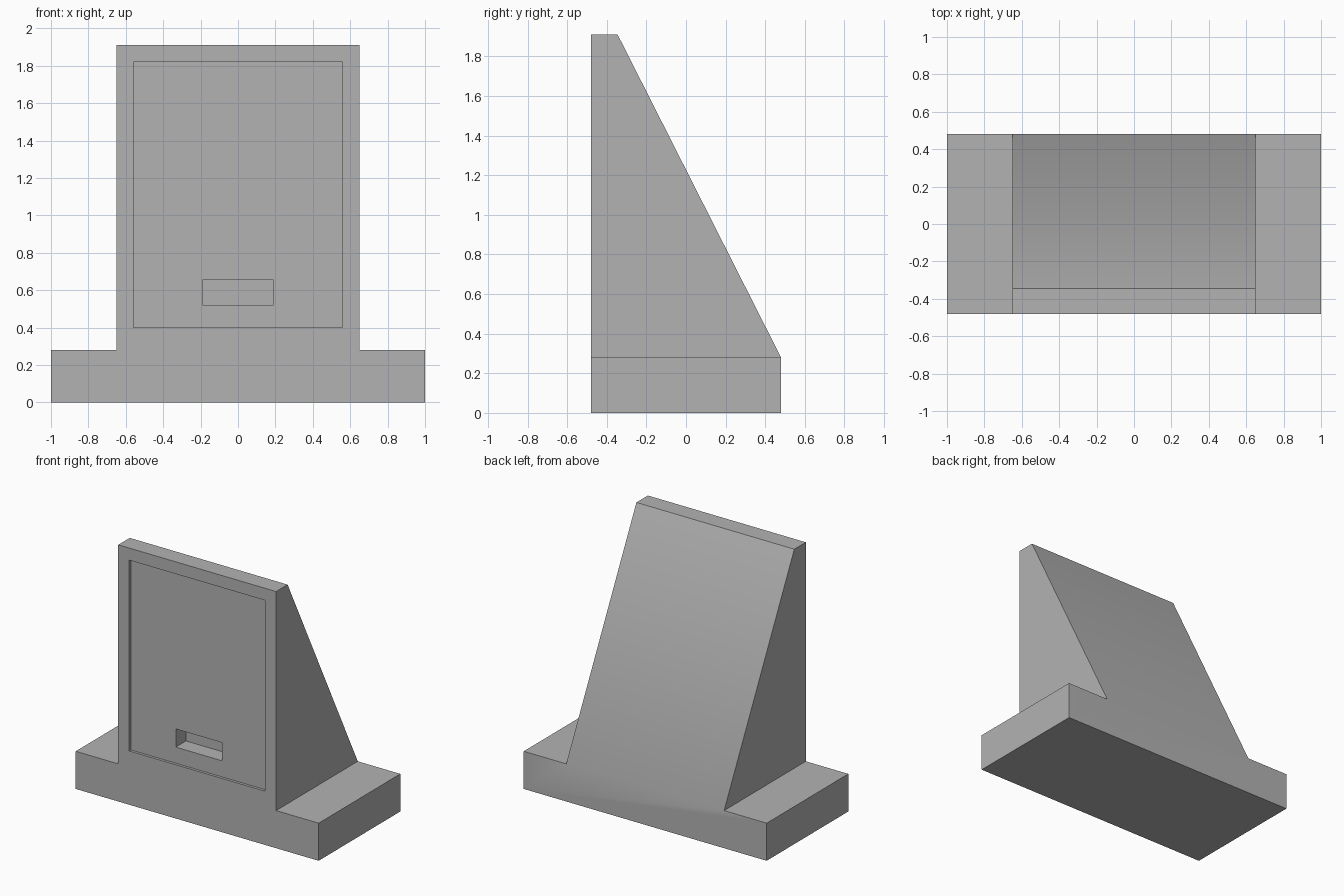
import bpy
import bmesh
from mathutils import Matrix, Vector

if "Cube" in bpy.data.objects:
    bpy.data.objects.remove(bpy.data.objects["Cube"])

FRONT, BACK = -0.48, 0.48
RIDGE_Y = -0.345
BASE_Z, TOP_Z = 0.28, 1.91
HALF_BASE, HALF_BODY = 1.0, 0.65

grey = bpy.data.materials.new("plain grey")
grey.use_nodes = True
colour = (0.45, 0.45, 0.45, 1)
grey.diffuse_color = colour
grey.node_tree.nodes["Principled BSDF"].inputs["Base Color"].default_value = colour


def add_object(name, bm):
    bmesh.ops.recalc_face_normals(bm, faces=bm.faces)
    mesh = bpy.data.meshes.new(name)
    bm.to_mesh(mesh)
    bm.free()
    mesh.materials.append(grey)
    obj = bpy.data.objects.new(name, mesh)
    bpy.context.collection.objects.link(obj)
    return obj


def box(name, low, high):
    low, high = Vector(low), Vector(high)
    bm = bmesh.new()
    bmesh.ops.create_cube(bm, size=1, matrix=Matrix.Translation((low + high) / 2)
                          @ Matrix.Diagonal((*(high - low), 1)))
    return add_object(name, bm)


# Base and upright body: an extruded front outline
half = [(HALF_BASE, 0), (HALF_BASE, BASE_Z), (HALF_BODY, BASE_Z), (HALF_BODY, TOP_Z)]
outline = half + [(-x, z) for x, z in reversed(half)]
bm = bmesh.new()
front = [bm.verts.new((x, FRONT, z)) for x, z in outline]
back = [bm.verts.new((x, BACK, z)) for x, z in outline]
bm.faces.new(front)
back_face = bm.faces.new(back[::-1])
for i in range(len(outline)):
    j = (i + 1) % len(outline)
    bm.faces.new((front[i], front[j], back[j], back[i]))

# Sloping back: split at the shoulder, then pull the top edge forward
bmesh.utils.face_split(back_face, back[2], back[5])
for v in back[3:5]:
    v.co.y = RIDGE_Y
stand = add_object("stand_body", bm)

# Shallow front panel and the slot cut into it
panel_y = FRONT + 0.02
cutters = [
    box("panel_cutter", (-0.56, FRONT - 0.1, 0.40), (0.56, panel_y, 1.82)),
    box("slot_cutter", (-0.19, FRONT - 0.1, 0.52), (0.19, panel_y + 0.12, 0.655)),
]
bpy.ops.object.select_all(action='DESELECT')
bpy.context.view_layer.objects.active = stand
stand.select_set(True)
for cutter in cutters:
    cutter.hide_render = True
    mod = stand.modifiers.new(cutter.name, 'BOOLEAN')
    mod.operation = 'DIFFERENCE'
    mod.solver = 'EXACT'
    mod.object = cutter
    bpy.ops.object.modifier_apply(modifier=mod.name)
    bpy.data.objects.remove(cutter)

bpy.ops.object.shade_smooth_by_angle()
